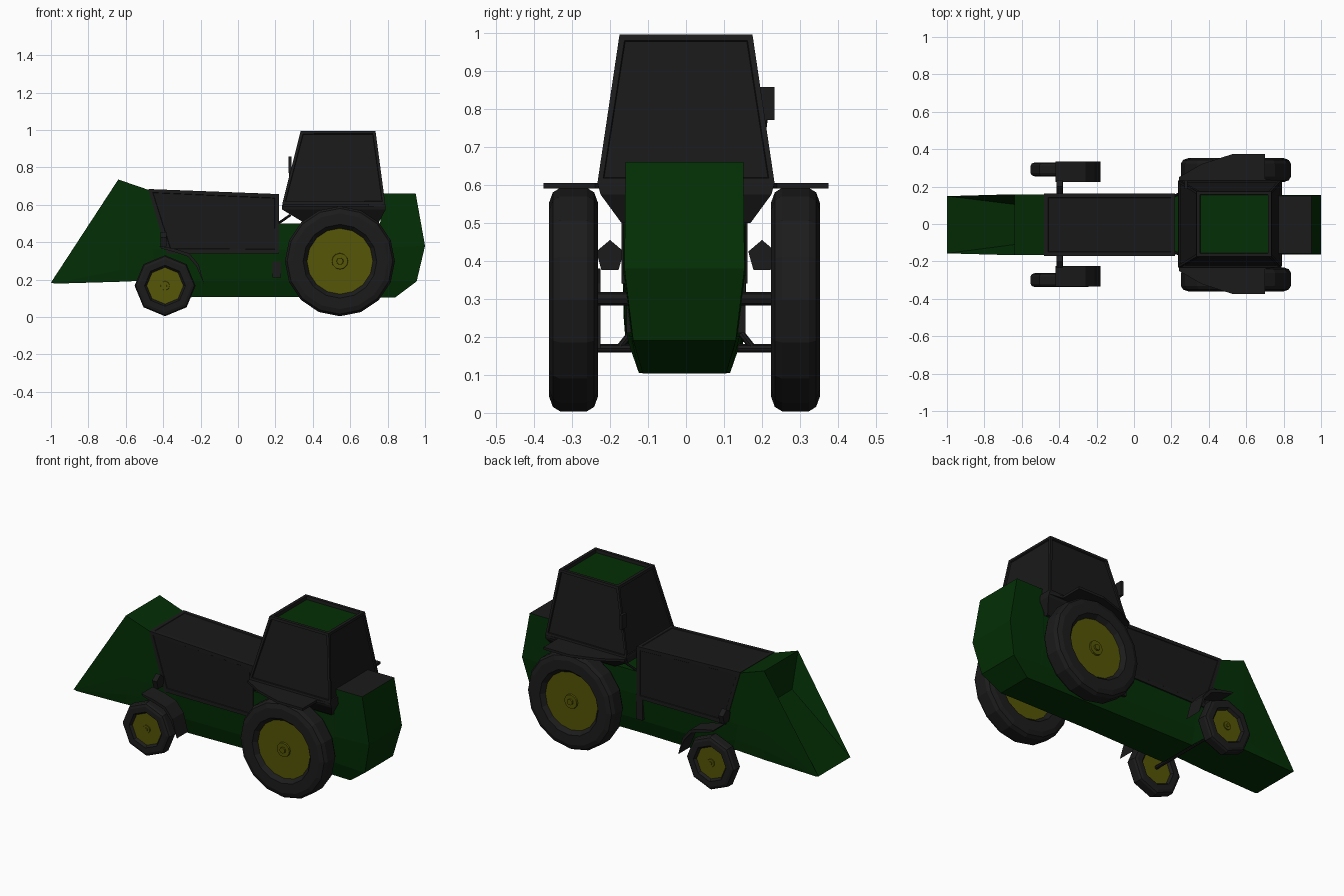
import bpy, bmesh, math
from mathutils import Vector

if "Cube" in bpy.data.objects:
    bpy.data.objects.remove(bpy.data.objects["Cube"])


def material(name, rgb):
    m = bpy.data.materials.new(name)
    m.diffuse_color = (*rgb, 1)
    m.use_nodes = True
    m.node_tree.nodes["Principled BSDF"].inputs["Base Color"].default_value = m.diffuse_color
    return m


GREEN = material("dark green paint", (0.001, 0.028, 0.0015))
GREY = material("charcoal trim", (0.011, 0.011, 0.011))
PANEL = material("dark panel", (0.0098, 0.0098, 0.0098))
TYRE = material("tyre rubber", (0.0112, 0.0112, 0.0112))
YELLOW = material("wheel yellow", (0.092, 0.092, 0.002))
DY = -0.004  # the body and wheels sit slightly off the centre line


def finish(bm, name, *mats):
    bmesh.ops.recalc_face_normals(bm, faces=bm.faces)
    me = bpy.data.meshes.new(name)
    bm.to_mesh(me)
    bm.free()
    for m in mats:
        me.materials.append(m)
    ob = bpy.data.objects.new(name, me)
    bpy.context.collection.objects.link(ob)
    return ob


def loft(rings, caps="ngon"):
    """Skin rings of equal point counts; caps are one face, mirrored strips or none."""
    bm = bmesh.new()
    vs = [[bm.verts.new(p) for p in r] for r in rings]
    n = len(rings[0])
    for a, b in zip(vs, vs[1:]):
        for i in range(n):
            bm.faces.new((a[i], a[(i + 1) % n], b[(i + 1) % n], b[i]))
    for end in (vs[0], vs[-1]):
        if caps == "ngon":
            bm.faces.new(end)
        elif caps == "strips":
            for i in range(n // 2 - 1):
                bm.faces.new((end[i], end[i + 1], end[n - 2 - i], end[n - 1 - i]))
    bmesh.ops.recalc_face_normals(bm, faces=bm.faces)
    return bm


def prism_y(profile, y0, y1):
    return loft([[(x, y, z) for x, z in profile] for y in (y0, y1)])


def box(name, x0, x1, y0, y1, z0, z1, mat):
    return finish(prism_y([(x0, z0), (x1, z0), (x1, z1), (x0, z1)], y0, y1), name, mat)


def lathe(name, cx, cy, cz, profile, sides, side, mat, caps="none"):
    """Turn (radius, outward offset) points about the y axis."""
    rings = [[(cx + r * math.cos(2 * math.pi * i / sides), cy + side * o,
               cz + r * math.sin(2 * math.pi * i / sides)) for i in range(sides)]
             for r, o in profile]
    return finish(loft(rings, caps), name, mat)


def rod(name, a, b, r, mat, sides=8):
    a, b = Vector(a), Vector(b)
    q = (b - a).to_track_quat('Z', 'Y')
    ring = [q @ Vector((r * math.cos(2 * math.pi * i / sides), r * math.sin(2 * math.pi * i / sides), 0))
            for i in range(sides)]
    return finish(loft([[p + e for p in ring] for e in (a, b)]), name, mat)


# Green chassis: four levels per section, each (x, z, half width)
sections = [
    [(-1.0, .184, .153), (-.995, .182, .153), (-.985, .18, .153), (-.98, .178, .152)],
    [(-.64, .735, .163), (-.64, .36, .163), (-.64, .25, .16), (-.64, .188, .155)],
    [(-.48, .68, .162), (-.46, .36, .162), (-.44, .26, .158), (-.42, .197, .152)],
    [(-.31, .66, .16), (-.31, .36, .16), (-.31, .2, .145), (-.31, .105, .12)],
    [(.19, .64, .16), (.19, .36, .16), (.19, .2, .14), (.19, .108, .112)],
    [(.2, .5, .16), (.2, .36, .16), (.2, .2, .14), (.2, .108, .112)],
    [(.76, .5, .155), (.76, .36, .158), (.76, .2, .138), (.76, .105, .11)],
    [(.77, .66, .155), (.77, .37, .158), (.77, .2, .138), (.77, .104, .11)],
    [(.95, .66, .155), (1.0, .38, .158), (.955, .19, .135), (.84, .104, .11)],
]
bm = loft([[(x, w + DY, z) for x, z, w in s] + [(x, -w + DY, z) for x, z, w in reversed(s)]
           for s in sections], "strips")
# Hollow scoop in the sloping nose: floor, back wall and two side walls
slope = next(f for f in bm.faces if f.normal.x < -.6 and f.normal.z > .3 and f.calc_area() > .1)
rim = sorted(slope.verts, key=lambda v: (round(v.co.x, 2), v.co.y))
tip_l, tip_r, peak_l, peak_r = rim
bm.faces.remove(slope)
in_l, in_r = (bm.verts.new((-.64, y, .52)) for y in (-.11, .105))
for loop in ((tip_l, tip_r, in_r, in_l), (peak_l, peak_r, in_r, in_l),
             (tip_l, peak_l, in_l), (tip_r, peak_r, in_r)):
    bm.faces.new(loop)
for f in bm.faces:  # dark deck behind the cab
    if f.normal.z > .9 and f.calc_center_median().x > .7 and f.calc_center_median().z > .65:
        f.material_index = 1
finish(bm, "chassis", GREEN, GREY)

# Engine hood with recessed panels
bm = prism_y([(-.48, .684), (.22, .657), (.22, .34), (-.38, .34)], -.166 + DY, .166 + DY)
for f in [f for f in bm.faces if abs(f.normal.y) > .9 or f.normal.z > .9]:
    bmesh.ops.inset_individual(bm, faces=[f], thickness=.03, depth=0)
    bmesh.ops.inset_individual(bm, faces=[f], thickness=.003, depth=-.003)
    f.material_index = 1
finish(bm, "engine_hood", GREY, PANEL)

# Cab: tapered shell with sunken windows and a green roof panel
cab = [(.5, .36, .75, .17), (.575, .235, .79, .225), (.605, .237, .787, .233), (.995, .335, .735, .175)]
bm = loft([[(x0, -w, z), (x1, -w, z), (x1, w, z), (x0, w, z)] for z, x0, x1, w in cab])
for f in list(bm.faces):
    c = f.calc_center_median()
    if f.normal.z > .9:
        bmesh.ops.inset_individual(bm, faces=[f], thickness=.026, depth=0)
        bmesh.ops.inset_individual(bm, faces=[f], thickness=.002, depth=-.02)
        f.material_index = 2
    elif c.z > .7:
        bmesh.ops.inset_individual(bm, faces=[f], thickness=.02, depth=0)
        bmesh.ops.inset_individual(bm, faces=[f], thickness=.003, depth=-.008)
        f.material_index = 1
finish(bm, "cab", GREY, PANEL, GREEN)

# Mirror on the far side only
box("mirror", .27, .286, .187, .233, .77, .857, GREY)
rod("mirror_arm", (.278, .21, .78), (.28, .205, .74), .006, GREY, 6)

for side, label in ((-1, "near"), (1, "far")):
    # Rear mudguard plate
    outline = [(.24, .15), (.24, .25), (.36, .32), (.53, .375), (.70, .375), (.70, .24), (.785, .23), (.785, .15)]
    finish(loft([[(x, side * y, z) for x, y in outline] for z in (.59, .605)]),
           label + "_rear_mudguard", GREY)

    # Wheels: (name, x, y, z, tyre radius, half width, hub radius, sides)
    for part, x, y, z, r, w, hub, n in (("rear", .545, .292, .298, .294, .064, .176, 16),
                                        ("front", -.39, .296, .167, .163, .037, .098, 8)):
        cy = side * y + DY
        tyre = [(hub, -w * .6), (hub * 1.12, -w), (r * .87, -w), (r * .96, -w * .85), (r, -w * .55),
                (r, w * .55), (r * .96, w * .85), (r * .87, w), (hub * 1.12, w), (hub, w * .6)]
        lathe(f"{label}_{part}_tyre", x, cy, z, tyre, n, side, TYRE)
        lathe(f"{label}_{part}_rim", x, cy, z,
              [(hub * 1.01, -w * .6), (hub * .9, -w * .4), (hub * .9, w * .45), (hub * 1.01, w * .6)],
              n, side, YELLOW, "ngon")
        lathe(f"{label}_{part}_hub_ring", x, cy, z,
              [(hub * .26, w * .4), (hub * .24, w * .75)], 12, side, YELLOW, "ngon")
        lathe(f"{label}_{part}_hub_cap", x, cy, z,
              [(hub * .12, w * .4), (hub * .1, w * .9)], 10, side, YELLOW, "ngon")

    # Curved front mudguard
    top = [(-.42, .38), (-.34, .365), (-.26, .34), (-.21, .28), (-.18, .17)]
    low = [(-.192, .2), (-.222, .27), (-.268, .323), (-.34, .347), (-.41, .366)]
    finish(prism_y(top + low, side * .225, side * .333), label + "_front_mudguard", GREY)

    # Pentagonal headlamp against the hood
    pent = [(.2 + .038 * math.cos(t), .411 + .044 * math.sin(t))
            for t in (math.radians(90 + 72 * i) for i in range(5))]
    finish(loft([[(x, side * y, z) for y, z in pent] for x in (-.415, -.383)]),
           label + "_headlamp", GREY)

    # Step below the rear of the hood
    box(label + "_step", .185, .23, side * .13, side * .156, .21, .36, GREY)
    # Front axle brace and cab grab rail
    rod(label + "_axle_brace", (-.39, side * .125, .235), (-.39, side * .175, .172), .009, GREY)
    rod(label + "_grab_rail", (.215, side * .15, .5), (.28, side * .18, .545), .007, GREY)

# Axles
rod("rear_axle", (.545, -.29, .3), (.545, .285, .3), .018, GREY)
rod("front_axle", (-.39, -.29, .17), (-.39, .285, .17), .011, GREY)
